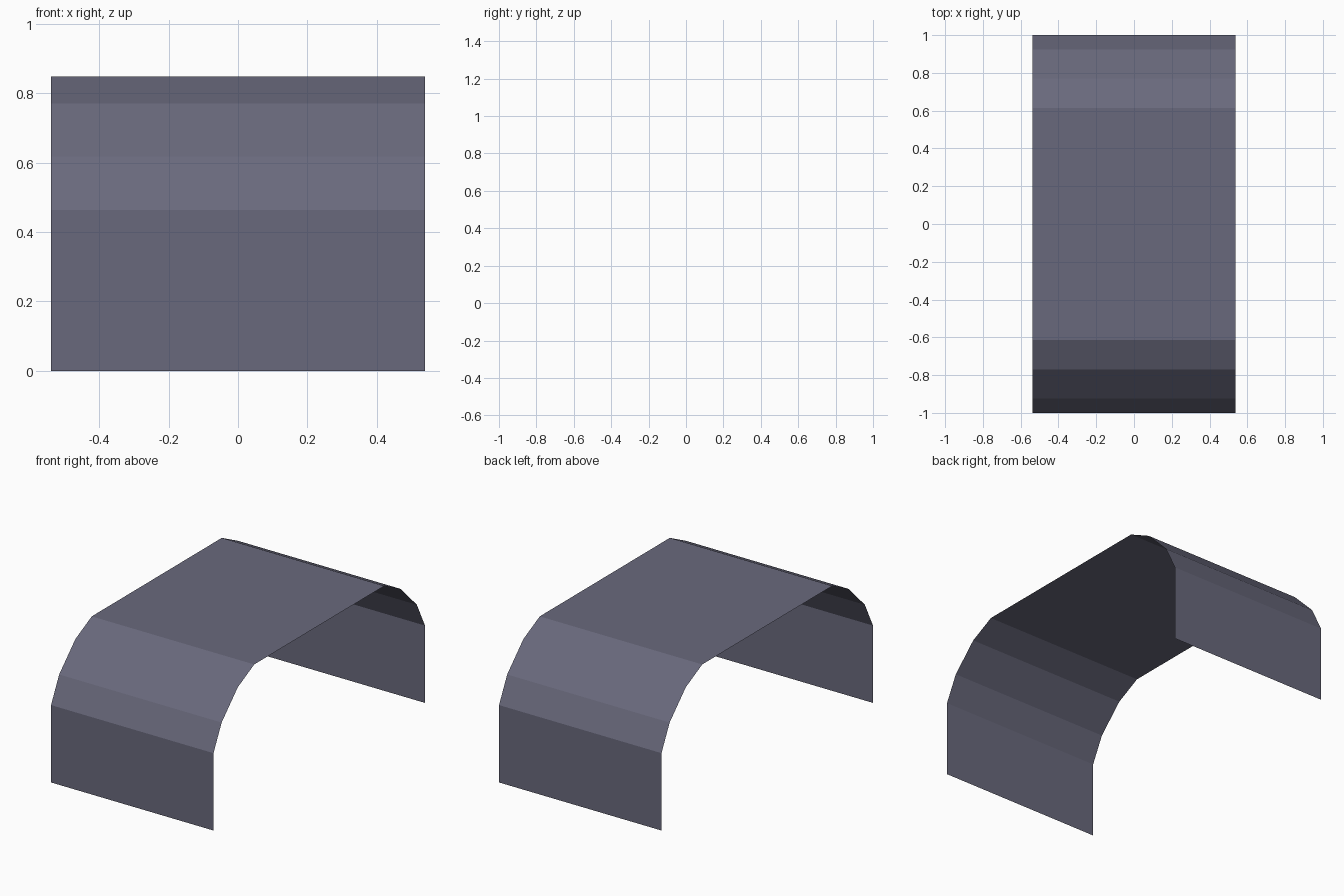
import bpy

if "Cube" in bpy.data.objects:
    bpy.data.objects.remove(bpy.data.objects["Cube"])

# Half of the arch profile as (y, z), from the foot up to the flat top
half = [(-1.0, 0.0), (-1.0, 0.463), (-0.923, 0.617), (-0.77, 0.77), (-0.615, 0.847)]
profile = half + [(-y, z) for y, z in reversed(half)]
HALF_WIDTH = 0.538

# Single-sheet arch panel, open at both ends
verts = [(x, y, z) for y, z in profile for x in (-HALF_WIDTH, HALF_WIDTH)]
faces = [(2 * i, 2 * i + 1, 2 * i + 3, 2 * i + 2) for i in range(len(profile) - 1)]
mesh = bpy.data.meshes.new("arch_panel")
mesh.from_pydata(verts, [], faces)
mesh.update()
panel = bpy.data.objects.new("arch_panel", mesh)
bpy.context.collection.objects.link(panel)

# Slate grey paint
slate = bpy.data.materials.new("slate_grey")
slate.diffuse_color = (0.141, 0.141, 0.202, 1.0)
slate.use_nodes = True
slate.node_tree.nodes["Principled BSDF"].inputs["Base Color"].default_value = slate.diffuse_color
mesh.materials.append(slate)
